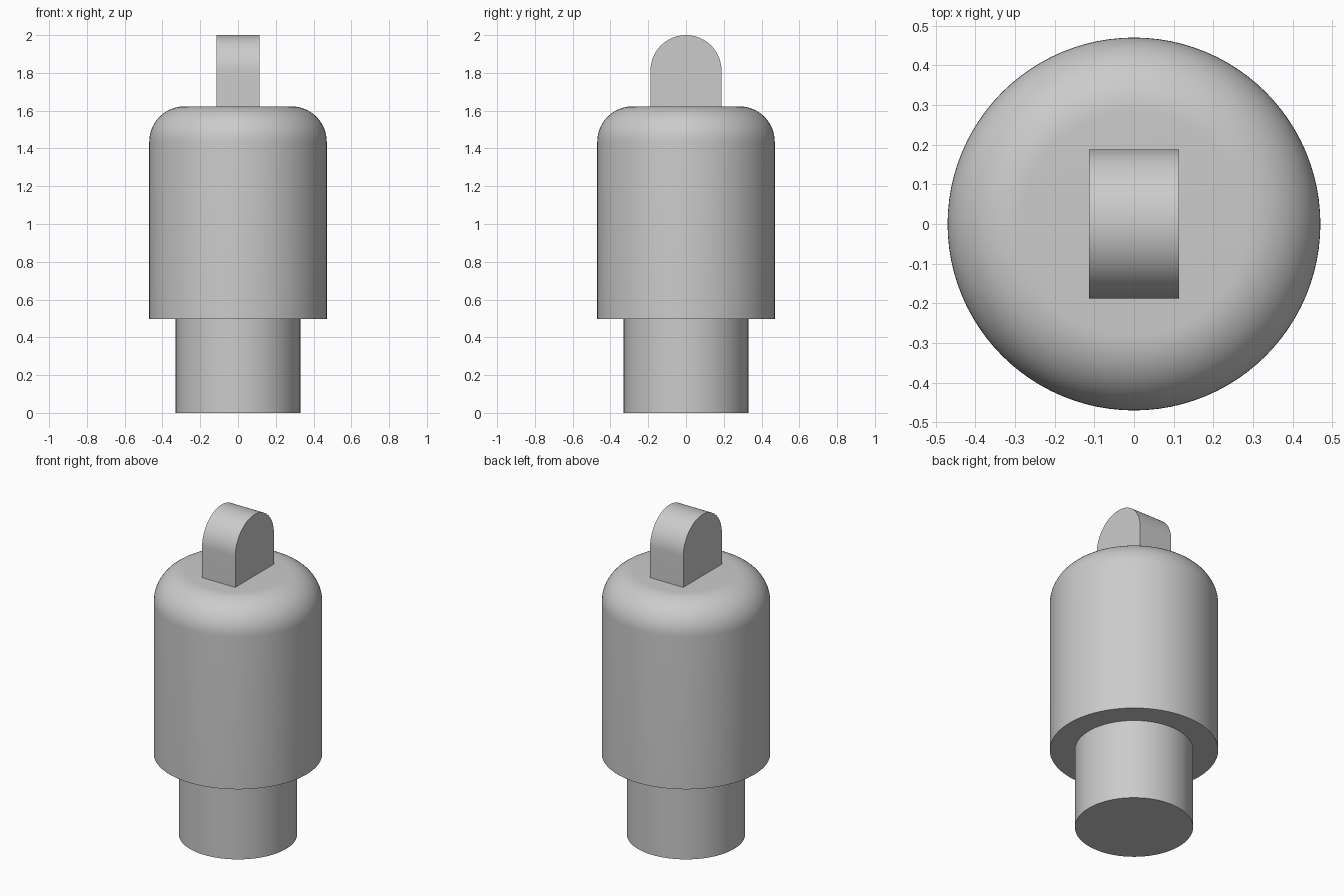
import bpy, bmesh
from math import sin, cos, pi, radians

cube = bpy.data.objects.get("Cube")
if cube:
    bpy.data.objects.remove(cube, do_unlink=True)

grey = bpy.data.materials.new("light_grey")
grey.use_nodes = True
colour = (0.6, 0.6, 0.6, 1)
grey.diffuse_color = colour
grey.node_tree.nodes["Principled BSDF"].inputs["Base Color"].default_value = colour


def finish(name, bm):
    bmesh.ops.recalc_face_normals(bm, faces=bm.faces[:])
    mesh = bpy.data.meshes.new(name)
    bm.to_mesh(mesh)
    bm.free()
    mesh.materials.append(grey)
    obj = bpy.data.objects.new(name, mesh)
    bpy.context.collection.objects.link(obj)
    bpy.ops.object.select_all(action="DESELECT")
    obj.select_set(True)
    bpy.context.view_layer.objects.active = obj
    bpy.ops.object.shade_smooth_by_angle(angle=radians(30))
    return obj


def lathe(name, profile, sides=96):
    """Solid of revolution from (radius, z) points, capped at both ends."""
    bm = bmesh.new()
    rings = [[bm.verts.new((r * cos(2 * pi * i / sides), r * sin(2 * pi * i / sides), z))
              for i in range(sides)] for r, z in profile]
    for low, high in zip(rings, rings[1:]):
        for i in range(sides):
            j = (i + 1) % sides
            bm.faces.new((low[i], low[j], high[j], high[i]))
    bm.faces.new(rings[0][::-1])
    bm.faces.new(rings[-1])
    return finish(name, bm)


def arc(cx, cz, radius, end, steps):
    return [(cx + radius * cos(end * i / steps), cz + radius * sin(end * i / steps))
            for i in range(steps + 1)]


# Narrow stem at the bottom
lathe("stem", [(0.33, 0), (0.33, 0.5)])

# Wide body with a rounded shoulder
body_radius, body_bottom, body_top, fillet = 0.47, 0.497, 1.623, 0.188
shoulder = arc(body_radius - fillet, body_top - fillet, fillet, pi / 2, 16)
lathe("body", [(body_radius, body_bottom)] + shoulder)

# Round-topped tab, extruded across x
half_width, tab_radius = 0.113, 0.188
outline = [(tab_radius, body_top - 0.02)] + arc(0, 2 - tab_radius, tab_radius, pi, 40)
outline.append((-tab_radius, body_top - 0.02))
bm = bmesh.new()
side = bm.faces.new([bm.verts.new((-half_width, y, z)) for y, z in outline])
extruded = bmesh.ops.extrude_face_region(bm, geom=[side], use_keep_orig=True)
moved = [v for v in extruded["geom"] if isinstance(v, bmesh.types.BMVert)]
bmesh.ops.translate(bm, verts=moved, vec=(2 * half_width, 0, 0))
finish("top_tab", bm)
